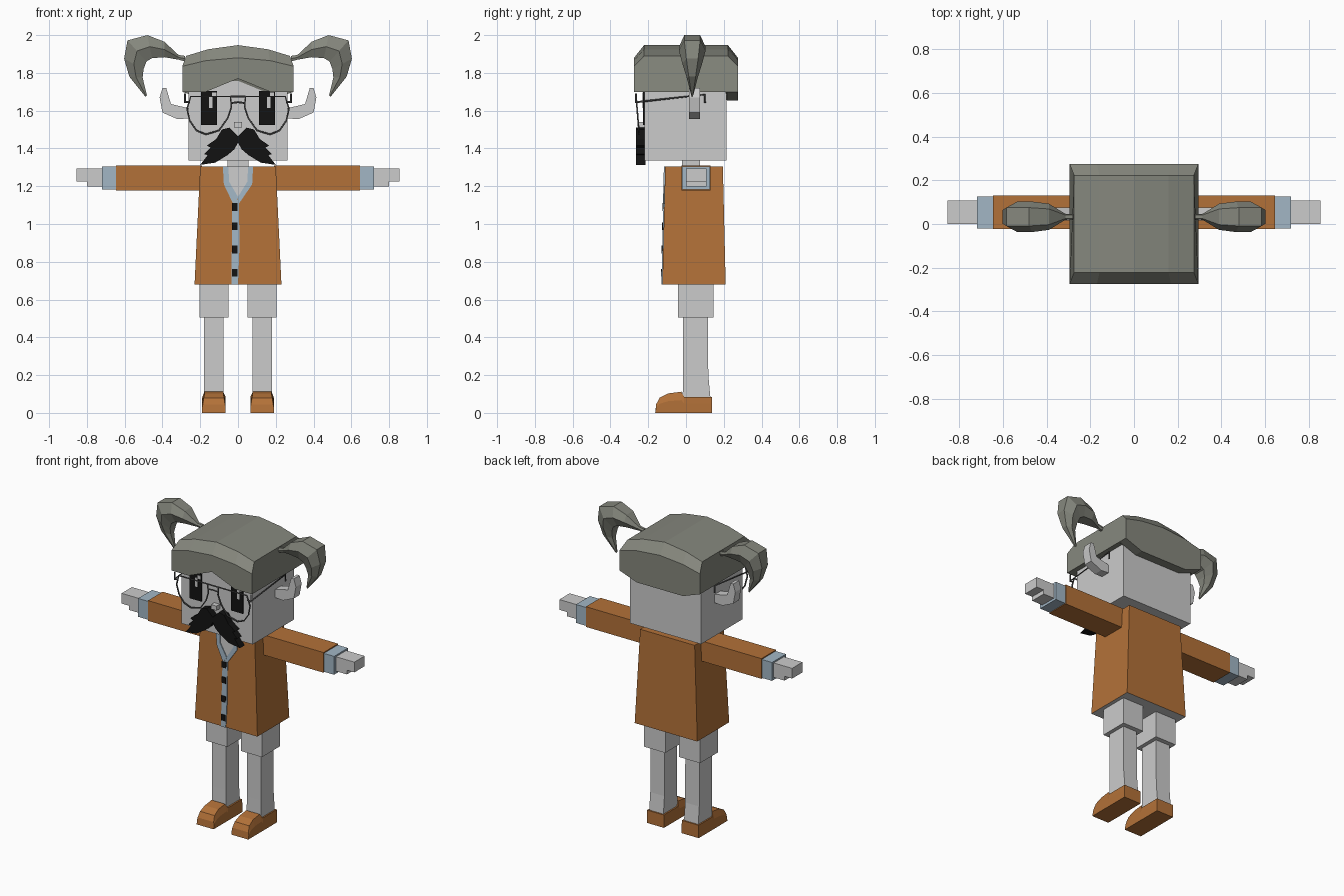
import bpy, bmesh

if "Cube" in bpy.data.objects:
    bpy.data.objects.remove(bpy.data.objects["Cube"], do_unlink=True)


def material(name, r, g, b):
    m = bpy.data.materials.new(name)
    m.use_nodes = True
    m.diffuse_color = (r, g, b, 1)
    m.node_tree.nodes["Principled BSDF"].inputs["Base Color"].default_value = (r, g, b, 1)
    return m


SKIN = material("pale_grey", .6, .6, .6)
HAIR = material("hair_grey", .235, .242, .205)
COAT = material("orange_brown", .45, .166, .04)
SHIRT = material("light_blue", .36, .47, .56)
BLACK = material("black", .006, .006, .006)
FRAME = material("frame_grey", .1, .1, .1)


def add_object(name, mesh, mats, mirror):
    for m in mats:
        mesh.materials.append(m)
    ob = bpy.data.objects.new(name, mesh)
    bpy.context.collection.objects.link(ob)
    if mirror:
        ob.modifiers.new("Mirror", "MIRROR").use_axis[0] = True
    return ob


def loft(name, rings, mat, mirror=False, extra=()):
    """Skin a list of equally long point rings and cap both ends."""
    bm = bmesh.new()
    vs = [[bm.verts.new(p) for p in ring] for ring in rings]
    n = len(vs[0])
    for a, b in zip(vs, vs[1:]):
        for i in range(n):
            j = (i + 1) % n
            bm.faces.new((a[i], a[j], b[j], b[i]))
    bm.faces.new(vs[0])
    bm.faces.new(vs[-1])
    bmesh.ops.recalc_face_normals(bm, faces=bm.faces)
    mesh = bpy.data.meshes.new(name)
    bm.to_mesh(mesh)
    bm.free()
    return add_object(name, mesh, (mat, *extra), mirror)


def rect(x0, x1, y0, y1, z):
    return [(x0, y0, z), (x1, y0, z), (x1, y1, z), (x0, y1, z)]


def box(name, x, y, z, mat, mirror=False):
    return loft(name, [rect(*x, *y, h) for h in z], mat, mirror)


def prism(name, pts, y0, y1, mat, mirror=False):
    return loft(name, [[(x, y, z) for x, z in pts] for y in (y0, y1)], mat, mirror)


def tube(name, paths, radius, mat):
    """Thin wire along each (points, closed) path, mirrored to both sides."""
    cu = bpy.data.curves.new(name, "CURVE")
    cu.dimensions = "3D"
    cu.bevel_depth = radius
    cu.bevel_resolution = 0
    for pts, closed in paths:
        sp = cu.splines.new("POLY")
        sp.points.add(len(pts) - 1)
        for q, p in zip(sp.points, pts):
            q.co = (*p, 1)
        sp.use_cyclic_u = closed
    tmp = bpy.data.objects.new(name + "_path", cu)
    bpy.context.collection.objects.link(tmp)
    bpy.context.view_layer.update()
    mesh = bpy.data.meshes.new_from_object(tmp.evaluated_get(bpy.context.evaluated_depsgraph_get()))
    bpy.data.objects.remove(tmp, do_unlink=True)
    mesh.materials.clear()
    add_object(name, mesh, (mat,), True)


# Head, neck and nose
box("head", (-.262, .262), (-.22, .215), (1.337, 1.8), SKIN)
box("neck", (-.055, .055), (-.02, .075), (1.25, 1.36), SKIN)
box("nose", (-.02, .02), (-.255, -.21), (1.51, 1.54), SKIN)

# Ears: curled horn-like outline
prism("ears", [(.25, 1.61), (.355, 1.635), (.38, 1.72), (.40, 1.72), (.415, 1.67),
               (.40, 1.59), (.32, 1.555), (.25, 1.56)], .015, .075, SKIN, True)


# Hair cap: cross-sections swept from side to side
def hair_section(x, front, back, brow, top):
    xt = x * .93
    return [(x, -.275, front), (x, -.275, brow), (xt, -.222, top), (xt, .222, top),
            (x, .275, brow), (x, .275, back), (x, .216, back), (x, .21, 1.7),
            (x, -.21, 1.7), (x, -.222, front)]


half = [(.295, 1.7, 1.7, 1.835, 1.89), (.17, 1.7, 1.655, 1.865, 1.925)]
cap = [hair_section(-x, *r) for x, *r in half]
cap.append(hair_section(0, 1.77, 1.655, 1.88, 1.947))
cap += [hair_section(x, *r) for x, *r in reversed(half)]
loft("hair_cap", cap, HAIR)

# Pigtails: outer edge, inner edge and half depth at each station
stations = [((.28, 1.89), (.28, 1.86), .012), ((.315, 1.895), (.315, 1.87), .014),
            ((.39, 1.965), (.39, 1.883), .06), ((.48, 2.0), (.455, 1.878), .07),
            ((.585, 1.972), (.485, 1.86), .07), ((.603, 1.875), (.5, 1.82), .052),
            ((.575, 1.78), (.505, 1.775), .03), ((.49, 1.673), (.482, 1.68), .004)]
rings = []
for (xo, zo), (xi, zi), d in stations:
    xm, zm, c = (xo + xi) / 2, (zo + zi) / 2, .033
    rings.append([(xo, c - d * .6, zo), (xo, c + d * .6, zo), (xm, c + d, zm),
                  (xi, c + d * .6, zi), (xi, c - d * .6, zi), (xm, c - d, zm)])
loft("pigtails", rings, HAIR, True)

# Eyes with small glints on the same side of each
box("eyes", (.11, .195), (-.228, -.219), (1.525, 1.705), BLACK, True)
for side, cx in (("right", -.153), ("left", .153)):
    box(side + "_eye_glint", (cx, cx + .018), (-.231, -.226), (1.615, 1.675), SKIN)
    box(side + "_eye_spark", (cx + .016, cx + .038), (-.231, -.226), (1.672, 1.695), SKIN)

# Moustache with ragged tips
wing = [(.045, 1.51), (.085, 1.5), (.115, 1.45), (.165, 1.415), (.145, 1.405), (.18, 1.37),
        (.16, 1.365), (.2, 1.313), (.12, 1.325), (.055, 1.365), (.02, 1.395)]
outline = [(0, 1.465)] + wing + [(0, 1.43)] + [(-x, z) for x, z in reversed(wing)]
prism("moustache", outline, -.265, -.215, BLACK)

# Glasses: lens rims, bridge and temple arms
lens = [(.04, 1.675), (.25, 1.675), (.27, 1.61), (.255, 1.545), (.22, 1.495), (.17, 1.475),
        (.1, 1.495), (.055, 1.56), (.035, 1.62)]
tube("glasses", [([(x, -.25 - (z - 1.5) * .08, z) for x, z in lens], True),
                 ([(0, -.262, 1.645), (.038, -.26, 1.64)], False),
                 ([(0, -.264, 1.675), (.04, -.264, 1.675)], False),
                 ([(.255, -.264, 1.645), (.28, -.264, 1.645), (.28, .1, 1.685),
                   (.28, .1, 1.64)], False),
                 ([(.28, -.264, 1.69), (.28, -.264, 1.64)], False)], .005, FRAME)

# Coat with a pale underside
coat = loft("coat", [rect(-.23, .23, -.125, .21, .68), rect(-.2, .2, -.11, .195, 1.305)],
            COAT, extra=(SKIN,))
for f in coat.data.polygons:
    if f.normal.z < -.9:
        f.material_index = 1


# Flat pieces that follow the sloping coat front
def panel(name, pts, t, mat):
    slope = [(x, -.11 - .024 * (1.305 - z), z) for x, z in pts]
    loft(name, [[(x, y - d, z) for x, y, z in slope] for d in (t, -.001)], mat)


panel("chest", [(-.055, 1.305), (.055, 1.305), (.05, 1.22), (0, 1.14), (-.05, 1.22)], .002, SKIN)
panel("right_collar", [(-.08, 1.305), (-.05, 1.305), (-.048, 1.225), (.002, 1.14),
                       (-.025, 1.105), (-.075, 1.21)], .007, SHIRT)
panel("left_collar", [(.08, 1.305), (.053, 1.305), (.05, 1.225), (-.002, 1.14),
                      (.003, 1.105), (.075, 1.21)], .007, SHIRT)
panel("placket", [(-.035, .68), (.0, .68), (.008, .88), (.005, 1.13), (-.03, 1.13)], .005, SHIRT)
for i, z in enumerate((1.09, .989, .865, .742)):
    panel(f"button_{i + 1}", [(-.033, z - .02), (-.002, z - .02), (-.002, z + .02),
                              (-.033, z + .02)], .009, BLACK)

# Arms, cuffs and hands
box("sleeves", (.19, .645), (-.024, .13), (1.177, 1.311), COAT, True)
box("cuffs", (.64, .72), (-.02, .126), (1.182, 1.304), SHIRT, True)
box("fingers", (.71, .855), (0, .108), (1.226, 1.294), SKIN, True)
box("palms", (.71, .8), (0, .108), (1.198, 1.23), SKIN, True)

# Legs
box("thighs", (.05, .205), (-.042, .146), (.505, .69), SKIN, True)
loft("shins", [rect(.076, .18, -.018, .132, .05), rect(.076, .18, -.016, .118, .2),
               rect(.076, .18, -.016, .116, .52)], SKIN, True)

# Shoes: side profile with a narrower rounded toe top
profile = [(.138, 0, 0), (.138, .085, 0), (-.01, .085, 0), (-.025, .112, .012),
           (-.095, .103, .012), (-.14, .08, .008), (-.158, .045, .003), (-.163, 0, 0)]
lower = [(y, z * .6, 0) for y, z, _ in profile]
loft("shoes", [[(x, y, z) for y, z, _ in lower] if full else
               [(x + s * i, y, z) for y, z, i in profile]
               for x, s, full in ((.065, 0, True), (.066, 1, False),
                                  (.189, -1, False), (.19, 0, True))], COAT, True)
